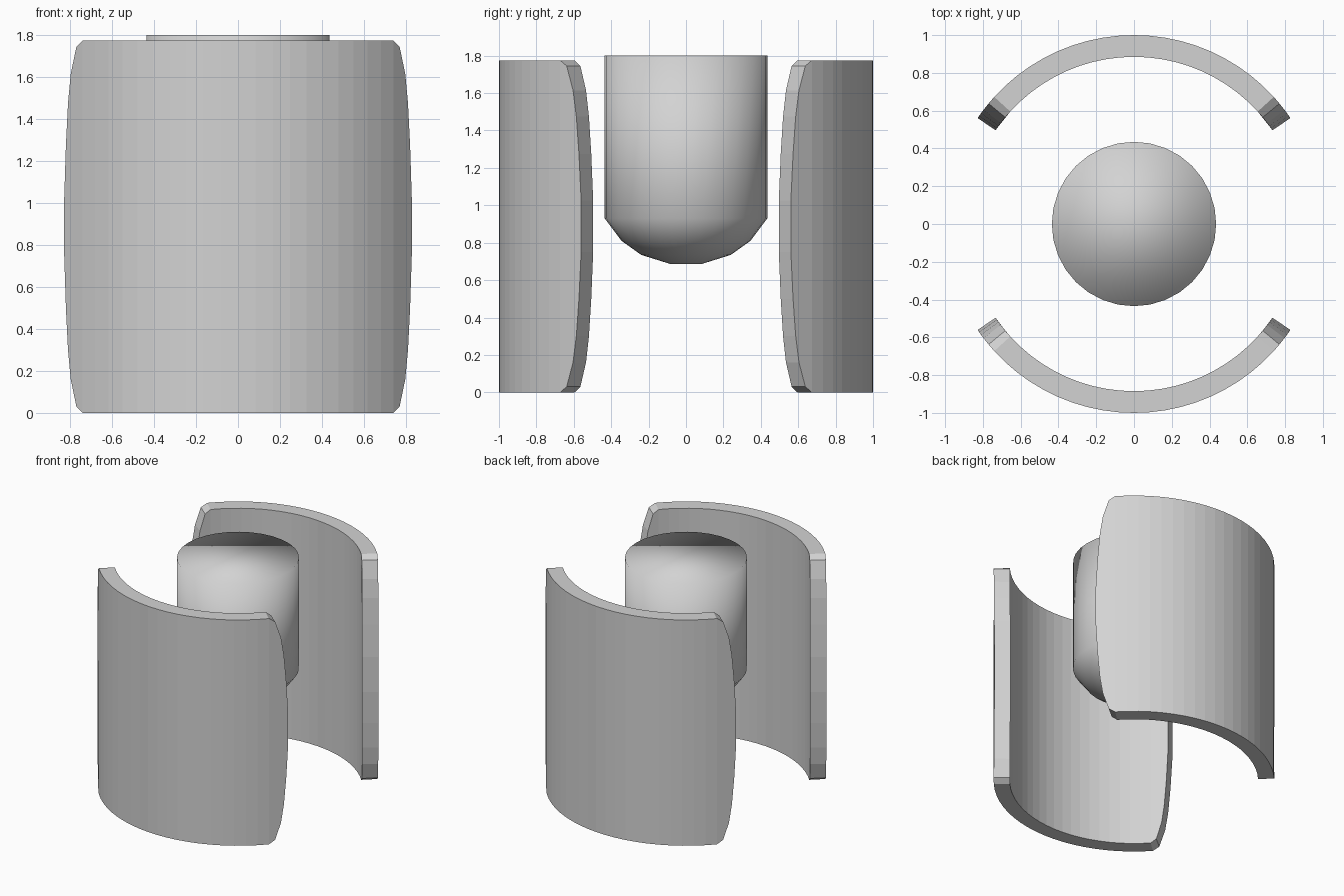
import bpy, bmesh
from math import sin, cos, asin, pi

cube = bpy.data.objects.get("Cube")
if cube:
    bpy.data.objects.remove(cube, do_unlink=True)

grey = bpy.data.materials.new("light_grey")
grey.use_nodes = True
color = (0.65, 0.65, 0.65, 1)
grey.diffuse_color = color
grey.node_tree.nodes["Principled BSDF"].inputs["Base Color"].default_value = color

HEIGHT, OUTER, INNER = 1.775, 1.0, 0.885


def finish(name, bm, smooth):
    bmesh.ops.recalc_face_normals(bm, faces=bm.faces)
    for f in bm.faces:
        f.smooth = smooth
    mesh = bpy.data.meshes.new(name)
    bm.to_mesh(mesh)
    bm.free()
    mesh.materials.append(grey)
    obj = bpy.data.objects.new(name, mesh)
    bpy.context.collection.objects.link(obj)
    return obj


def curved_panel(name, side):
    """Panel laid out flat as (angle, 0, z), thickened, then bent round z."""
    bm = bmesh.new()
    # half of the bulging end edge: (half width, height)
    lower = [(0.77, 0.03), (0.797, 0.16), (0.81, 0.3), (0.82, 0.5), (0.828, 0.75)]
    edge = lower + [(x, HEIGHT - z) for x, z in reversed(lower)]
    half, cols = asin(0.74), 20
    angles = [half * (2 * i / cols - 1) for i in range(cols + 1)]
    rails = [[bm.verts.new((a, 0, z)) for z in (0, HEIGHT)] for a in angles]
    for a, b in zip(rails, rails[1:]):
        bm.faces.new((a[0], b[0], b[1], a[1]))
    # rounded end pieces
    for s, rail in ((1, rails[-1]), (-1, rails[0])):
        rim = [bm.verts.new((s * asin(x), 0, z)) for x, z in edge]
        loop = [rail[0]] + rim + [rail[1]]
        bm.faces.new(loop if s > 0 else loop[::-1])
    # thickness
    ext = bmesh.ops.extrude_face_region(bm, geom=bm.faces[:], use_keep_orig=True)
    for v in ext["geom"]:
        if isinstance(v, bmesh.types.BMVert):
            v.co.y = 1
    # bend
    for v in bm.verts:
        a, inner, z = v.co
        r = INNER if inner > 0.5 else OUTER
        v.co = (r * sin(a), side * r * cos(a), z)
    return finish(name, bm, False)


def round_core():
    """Solid core with a flat top and a rounded bottom."""
    bm = bmesh.new()
    profile = [(0.08, 0.685), (0.24, 0.735), (0.345, 0.81), (0.435, 0.93), (0.435, 1.8)]
    n = 32
    rings = [[bm.verts.new((r * cos(2 * pi * i / n), r * sin(2 * pi * i / n), z))
              for i in range(n)] for r, z in profile]
    for a, b in zip(rings, rings[1:]):
        for i in range(n):
            j = (i + 1) % n
            bm.faces.new((a[i], a[j], b[j], b[i]))
    bm.faces.new(rings[0][::-1])
    bm.faces.new(rings[-1])
    return finish("core", bm, True)


curved_panel("front_panel", -1)
curved_panel("back_panel", 1)
round_core()
